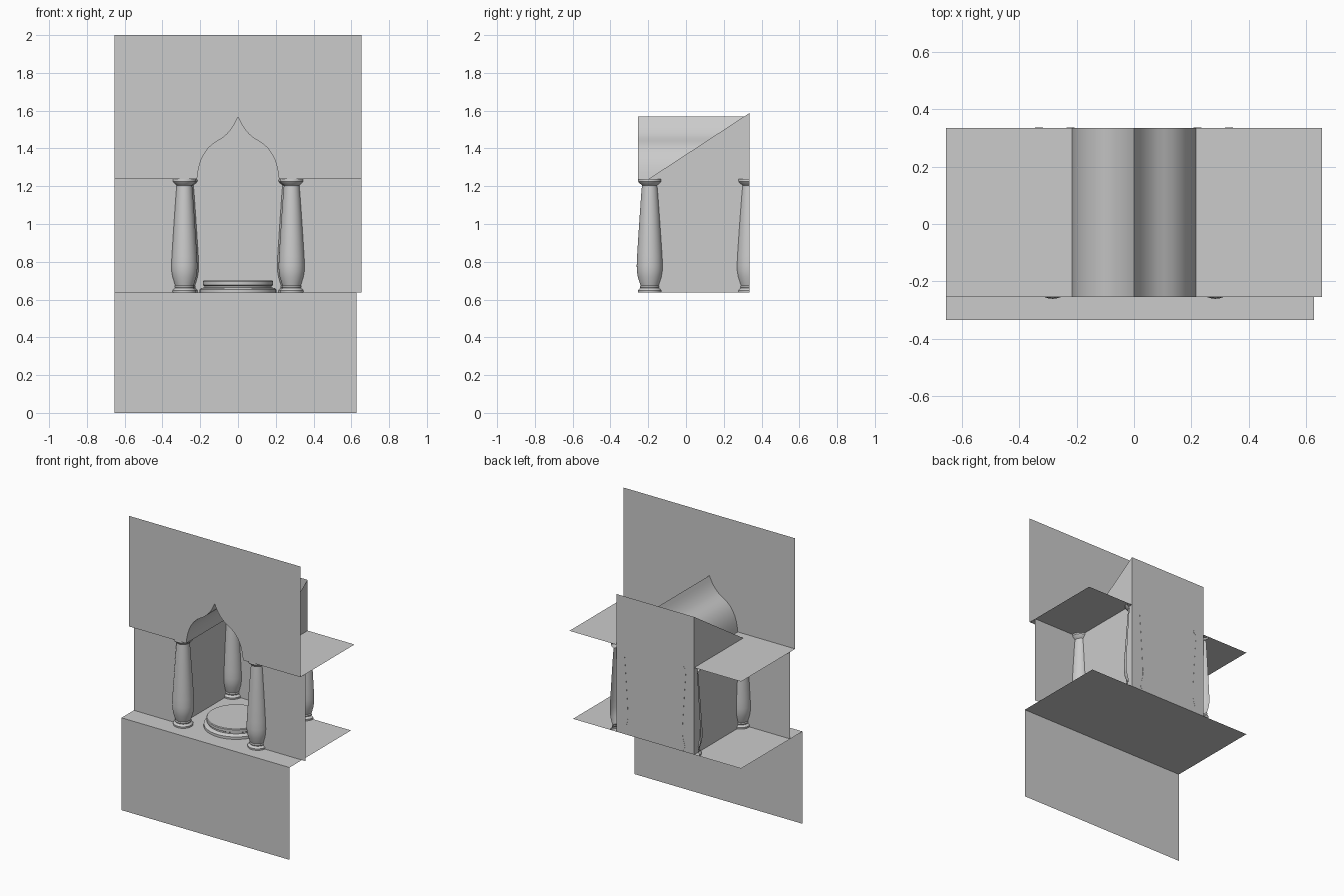
import bpy, bmesh, math

if "Cube" in bpy.data.objects:
    bpy.data.objects.remove(bpy.data.objects["Cube"])

W = 0.655        # half width of the facade
FLOOR, SPRING, TOP = 0.637, 1.237, 2.0
ROOM = 0.297     # half width of the niche chamber
FRONT, MID, BACK = -0.255, -0.2, 0.335


def make(name, verts, faces, smooth=False):
    me = bpy.data.meshes.new(name)
    me.from_pydata(verts, [], faces)
    me.update()
    ob = bpy.data.objects.new(name, me)
    bpy.context.collection.objects.link(ob)
    if smooth:
        bpy.ops.object.select_all(action='DESELECT')
        ob.select_set(True)
        bpy.context.view_layer.objects.active = ob
        bpy.ops.object.shade_smooth_by_angle(angle=math.radians(35))
    return ob


def panel(name, pts):
    return make(name, pts, [list(range(len(pts)))])


def floor_rect(name, x0, x1, y0, y1, z):
    return panel(name, [(x0, y0, z), (x1, y0, z), (x1, y1, z), (x0, y1, z)])


def wall_rect(name, x0, x1, z0, z1, y):
    return panel(name, [(x0, y, z0), (x1, y, z0), (x1, y, z1), (x0, y, z1)])


def lathe(name, profile, cx, cy, a0=0.0, a1=2 * math.pi, seg=32):
    full = a1 - a0 > 6.2
    cols = seg if full else seg + 1
    verts, faces = [], []
    for r, z in profile:
        for i in range(cols):
            a = a0 + (a1 - a0) * i / seg
            verts.append((cx + r * math.cos(a), cy + r * math.sin(a), z))
    for j in range(len(profile) - 1):
        for i in range(seg):
            k = (i + 1) % cols
            faces.append((j * cols + i, j * cols + k,
                          (j + 1) * cols + k, (j + 1) * cols + i))
    if full:
        faces.append(tuple((len(profile) - 1) * cols + i for i in range(cols)))
    return make(name, verts, faces, True)


# Base front and floor
wall_rect("base_front", -W, 0.628, 0, FLOOR, -0.335)
floor_rect("floor", -W, 0.628, -0.335, BACK, FLOOR)

# Pointed ogee arch, right half from springing to apex
half = [(0.217, SPRING), (0.213, 1.27), (0.206, 1.305), (0.195, 1.34),
        (0.178, 1.373), (0.157, 1.402), (0.132, 1.425), (0.105, 1.442),
        (0.08, 1.457), (0.06, 1.474), (0.042, 1.494), (0.026, 1.516),
        (0.012, 1.542), (0.0, 1.568)]
arch = half + [(-x, z) for x, z in reversed(half[:-1])]

# Upper wall with arched opening, one face per side
for s, side in ((1, "right"), (-1, "left")):
    outline = [(s * x, FRONT, z) for x, z in half]
    outline += [(0, FRONT, TOP), (s * W, FRONT, TOP), (s * W, FRONT, SPRING)]
    panel("upper_wall_" + side, outline)

# Arched vault running to the back wall
n = len(arch)
make("arch_vault",
     [(x, y, z) for y in (FRONT, BACK) for x, z in arch],
     [(i, i + 1, n + i + 1, n + i) for i in range(n - 1)], True)

# Chamber back wall
wall_rect("chamber_back", -ROOM, ROOM, FLOOR, 1.587, BACK)

column = [(0.062, FLOOR), (0.063, 0.648), (0.057, 0.655), (0.05, 0.66),
          (0.052, 0.667), (0.049, 0.675), (0.054, 0.69), (0.063, 0.72),
          (0.068, 0.75), (0.069, 0.78), (0.067, 0.83), (0.060, 0.94),
          (0.052, 1.06), (0.045, 1.16), (0.041, 1.205), (0.047, 1.21),
          (0.056, 1.218), (0.062, 1.226), (0.061, SPRING)]

for s, side in ((1, "right"), (-1, "left")):
    # Recessed front panel, sloped side wall and upper shelf
    wall_rect("recessed_panel_" + side, s * ROOM, s * W, FLOOR, SPRING, MID)
    x = s * ROOM
    panel("chamber_side_" + side, [(x, MID, FLOOR), (x, BACK, FLOOR),
                                   (x, BACK, 1.587), (x, MID, SPRING)])
    floor_rect("shelf_" + side, s * 0.217, s * W, FRONT, BACK, SPRING)
    # Full front column and half back column
    lathe("front_column_" + side, column, s * 0.284, -0.192)
    lathe("back_column_" + side, column, s * 0.277, 0.336,
          math.pi, 2 * math.pi, 16)

# Round two-tier pedestal
lathe("pedestal", [(0.203, FLOOR), (0.203, 0.654), (0.195, 0.66),
                   (0.178, 0.664), (0.178, 0.672), (0.186, 0.677),
                   (0.186, 0.695), (0.182, 0.7)], 0, -0.02, seg=48)
